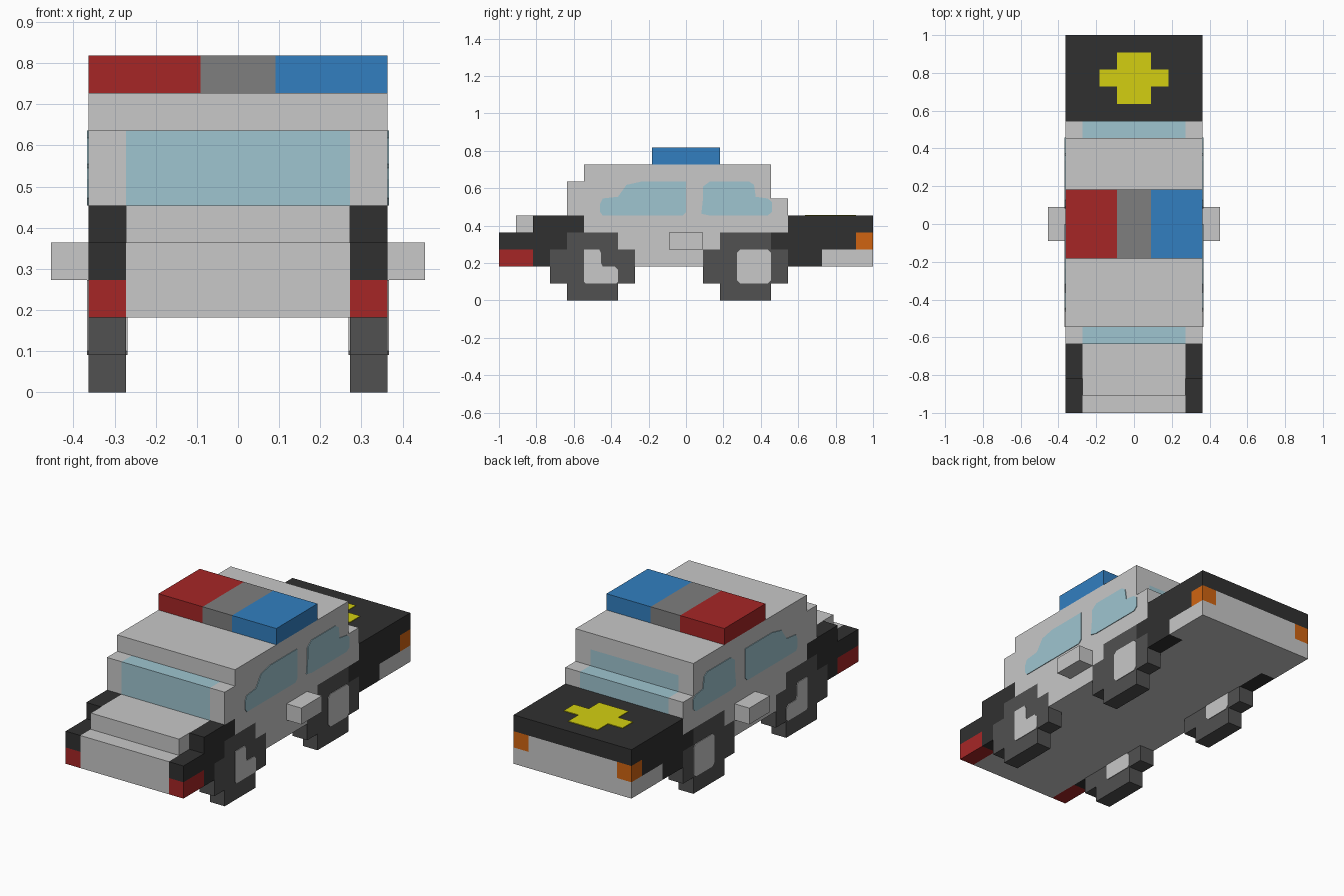
import bpy
import bmesh

if "Cube" in bpy.data.objects:
    bpy.data.objects.remove(bpy.data.objects["Cube"], do_unlink=True)

U = 1 / 11      # one block


def material(name, hex_code):
    rgb = [int(hex_code[i:i + 2], 16) / 255 for i in (0, 2, 4)]
    lin = [c / 12.92 if c <= 0.04045 else ((c + 0.055) / 1.055) ** 2.4 for c in rgb]
    m = bpy.data.materials.new(name)
    m.use_nodes = True
    m.diffuse_color = (*lin, 1)
    bsdf = m.node_tree.nodes["Principled BSDF"]
    bsdf.inputs["Base Color"].default_value = (*lin, 1)
    bsdf.inputs["Roughness"].default_value = 0.9
    return m


PAINT = material("light grey paint", "C8C8C8")
BLACK = material("black panel", "303030")
TYRE = material("tyre grey", "515151")
GLASS = material("pale blue glass", "9FC5D0")
RED = material("red lamp", "A62626")
BLUE = material("blue lamp", "327FC0")
GREY = material("middle grey", "7E7E7E")
ORANGE = material("orange lamp", "D06411")
YELLOW = material("yellow emblem", "D3CF11")


def extrude(name, profile, x0, x1, mat, edge_mats=None):
    """Extrude a (y, z) outline along x; edge_mats recolours the face on a given edge."""
    edge_mats = edge_mats or {}
    mats = [mat] + sorted(set(edge_mats.values()), key=lambda m: m.name)
    bm = bmesh.new()
    a, b = [[bm.verts.new((x * U, y * U, z * U)) for y, z in profile] for x in (x0, x1)]
    bm.faces.new(a)
    bm.faces.new(b[::-1])
    n = len(profile)
    for i in range(n):
        j = (i + 1) % n
        f = bm.faces.new((a[i], b[i], b[j], a[j]))
        f.material_index = mats.index(edge_mats.get(i, mat))
    bmesh.ops.recalc_face_normals(bm, faces=bm.faces)
    me = bpy.data.meshes.new(name)
    bm.to_mesh(me)
    bm.free()
    for m in mats:
        me.materials.append(m)
    ob = bpy.data.objects.new(name, me)
    bpy.context.collection.objects.link(ob)
    return ob


def both(name, profile, x0, x1, mat):
    extrude("left_" + name, profile, x0, x1, mat)
    extrude("right_" + name, profile, -x1, -x0, mat)


def rect(y0, y1, z0, z1):
    return [(y0, z0), (y1, z0), (y1, z1), (y0, z1)]


# Central body: bonnet, windscreen, roof, rear window and boot
body = [(-11, 2), (11, 2), (11, 4), (11, 5), (6, 5), (6, 6), (5, 6), (5, 7), (5, 8),
        (-6, 8), (-6, 7), (-7, 7), (-7, 5), (-10, 5), (-10, 4), (-11, 4)]
extrude("central_body", body, -3, 3, PAINT,
        {2: BLACK, 3: BLACK, 4: GLASS, 5: GLASS, 6: GLASS, 10: GLASS, 11: GLASS})

# Cabin sides
both("cabin_side", [(-3, 2), (1, 2), (1, 3), (2, 3), (2, 4), (6, 4), (6, 6), (5, 6), (5, 8),
                    (-6, 8), (-6, 7), (-7, 7), (-7, 5), (-6, 5), (-6, 4), (-4, 4), (-4, 3),
                    (-3, 3)], 3, 4, PAINT)

# Fenders, bumper corners and lamps
both("front_fender", [(-11, 3), (-9, 3), (-9, 2), (-8, 2), (-8, 3), (-7, 3), (-7, 4), (-6, 4),
                      (-6, 5), (-9, 5), (-9, 4), (-11, 4)], 3, 4, BLACK)
both("rear_fender", [(6, 2), (8, 2), (8, 3), (10, 3), (10, 4), (11, 4), (11, 5), (6, 5),
                     (6, 4), (5, 4), (5, 3), (6, 3)], 3, 4, BLACK)
both("rear_bumper_corner", rect(8, 11, 2, 3), 3, 4, PAINT)
both("front_lamp", rect(-11, -9, 2, 3), 3, 4, RED)
both("rear_lamp", rect(10, 11, 3, 4), 3, 4, ORANGE)

# Wheels with hubs showing on both faces
wheel = [(1, 0), (4, 0), (4, 1), (5, 1), (5, 3), (4, 3), (4, 4), (1, 4), (1, 3), (0, 3),
         (0, 1), (1, 1)]
for label, y0 in (("front", -8), ("rear", 1)):
    both(label + "_wheel", [(y + y0, z) for y, z in wheel], 3, 4, TYRE)
both("front_hub", [(-6, 1.1), (-5.9, 1), (-4.1, 1), (-4, 1.1), (-4, 1.8), (-4.2, 2), (-4.9, 2),
                   (-5, 2.2), (-5, 2.8), (-5.1, 3), (-6, 3)], 2.96, 4.04, PAINT)
both("rear_hub", [(3, 1.2), (3.2, 1), (4.8, 1), (5, 1.2), (5, 2.8), (4.8, 3), (3.2, 3),
                  (3, 2.8)], 2.96, 4.04, PAINT)

# Side windows as thin plates
both("front_side_window", [(-4.9, 5), (-0.2, 5), (0, 5.2), (0, 7), (-2.6, 7), (-3.5, 6.8),
                           (-4, 6.1), (-4.9, 6), (-5.05, 5.7), (-5.05, 5.2)], 4, 4.04, GLASS)
both("rear_side_window", [(0.9, 5.1), (1.4, 5), (4.8, 5), (5.05, 5.2), (5.05, 5.8), (4.8, 6),
                          (4.1, 6.1), (4, 6.8), (3.7, 7), (1.4, 7), (1, 6.7), (1, 6)],
     4, 4.04, GLASS)

# Side mirrors
both("mirror", rect(-1, 1, 3, 4), 4, 5, PAINT)

# Roof light bar
for name, x0, x1, mat in (("red_light", -4, -1, RED), ("light_bar_centre", -1, 1, GREY),
                          ("blue_light", 1, 4, BLUE)):
    extrude(name, rect(-2, 2, 8, 9), x0, x1, mat)

# Cross emblem on the boot lid
extrude("emblem_upright", rect(7, 10, 5, 5.04), -1, 1, YELLOW)
for name, x0, x1 in (("emblem_left_arm", 1, 2), ("emblem_right_arm", -2, -1)):
    extrude(name, rect(8, 9, 5, 5.04), x0, x1, YELLOW)
